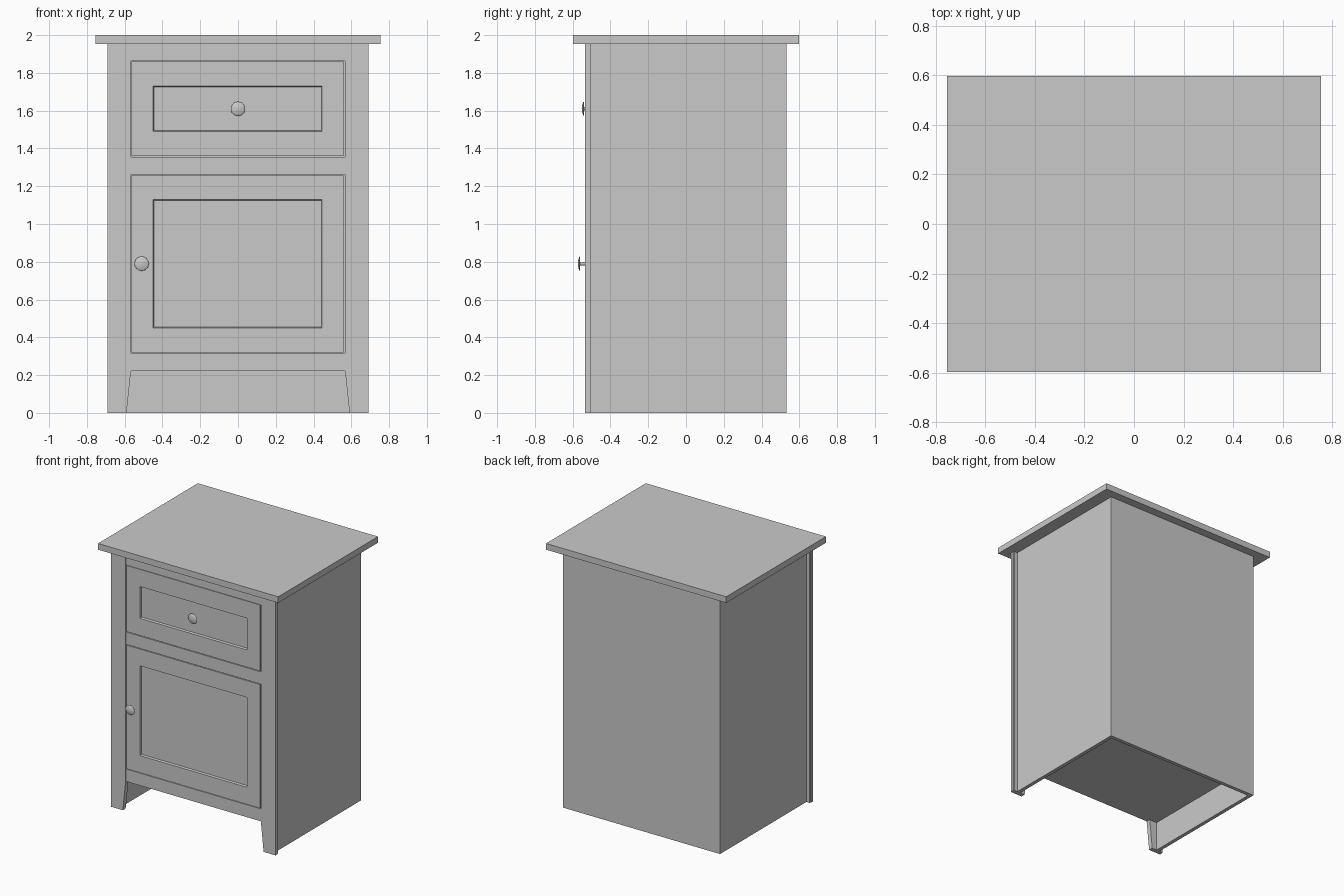
import bpy, bmesh, math

if "Cube" in bpy.data.objects:
    bpy.data.objects.remove(bpy.data.objects["Cube"])

grey = bpy.data.materials.new("plain grey")
grey.diffuse_color = (0.59, 0.59, 0.59, 1)
grey.use_nodes = True
grey.node_tree.nodes["Principled BSDF"].inputs["Base Color"].default_value = grey.diffuse_color


def finish(name, bm):
    bmesh.ops.recalc_face_normals(bm, faces=bm.faces)
    mesh = bpy.data.meshes.new(name)
    bm.to_mesh(mesh)
    bm.free()
    mesh.materials.append(grey)
    ob = bpy.data.objects.new(name, mesh)
    bpy.context.collection.objects.link(ob)
    return ob


def prism(name, outline, y0, y1):
    """Extrude an x-z outline from y0 back to y1."""
    bm = bmesh.new()
    face = bm.faces.new([bm.verts.new((x, y0, z)) for x, z in outline])
    ext = bmesh.ops.extrude_face_region(bm, geom=[face])["geom"]
    moved = [v for v in ext if isinstance(v, bmesh.types.BMVert)]
    bmesh.ops.translate(bm, verts=moved, vec=(0, y1 - y0, 0))
    return finish(name, bm)


def box(name, x0, x1, y0, y1, z0, z1):
    return prism(name, [(x0, z0), (x1, z0), (x1, z1), (x0, z1)], y0, y1)


def framed_panel(name, x0, x1, z0, z1, y, inner):
    """Board with a sunken centre panel; inner = (x0, x1, z0, z1)."""
    a, b, c, d = inner
    e = 0.005
    bm = bmesh.new()

    def ring(p, q, r, s, depth):
        return [bm.verts.new((u, depth, w)) for u, w in ((p, r), (q, r), (q, s), (p, s))]

    rings = [ring(x0, x1, z0, z1, y + 0.03), ring(x0, x1, z0, z1, y),
             ring(a, b, c, d, y), ring(a + e, b - e, c + e, d - e, y + 0.014)]
    for r, s in zip(rings, rings[1:]):
        for i in range(4):
            j = (i + 1) % 4
            bm.faces.new((r[i], r[j], s[j], s[i]))
    bm.faces.new(rings[0])
    bm.faces.new(rings[-1])
    return finish(name, bm)


def knob(name, x, y, z):
    """Stem and shallow domed disc turned about the y axis; y is the rear end."""
    profile = [(0, 0), (0.01, 0), (0.01, -0.041), (0.034, -0.041), (0.038, -0.043),
               (0.034, -0.046), (0.024, -0.049), (0.012, -0.052), (0, -0.053)]
    bm = bmesh.new()
    vs = [bm.verts.new((x + r, y + d, z)) for r, d in profile]
    es = [bm.edges.new(p) for p in zip(vs, vs[1:])]
    bmesh.ops.spin(bm, geom=vs + es, cent=(x, y, z), axis=(0, 1, 0),
                   angle=2 * math.pi, steps=24)
    bmesh.ops.remove_doubles(bm, verts=bm.verts, dist=0.0005)
    ob = finish(name, bm)
    bpy.ops.object.select_all(action='DESELECT')
    ob.select_set(True)
    bpy.context.view_layer.objects.active = ob
    bpy.ops.object.shade_smooth_by_angle(angle=math.radians(40))


FRONT, FRAME_BACK, SIDE_FRONT, BACK, TOP = -0.536, -0.51, -0.502, 0.532, 1.953
OUT, IN = 0.658, 0.63  # side panel faces, set in from the stiles

# Carcass: top board, back, floor and sides
box("top_board", -0.755, 0.755, -0.597, 0.597, TOP, 2.0)
box("back_panel", -IN, IN, 0.504, BACK, 0, TOP)
box("floor_panel", -IN, IN, SIDE_FRONT, 0.504, 0.223, 0.25)
for s, side in ((-1, "left"), (1, "right")):
    box(side + "_side_panel", *sorted((s * IN, s * OUT)), SIDE_FRONT, BACK, 0, TOP)
    # front stile with tapered foot, and the thin backing strip behind it
    for part, edge, y0, y1 in (("_stile", 0.69, FRONT, FRAME_BACK),
                               ("_backing_strip", 0.685, FRAME_BACK, SIDE_FRONT)):
        prism(side + part, [(s * edge, 0), (s * 0.59, 0), (s * 0.567, 0.222),
                            (s * 0.567, TOP), (s * edge, TOP)], y0, y1)

# Face frame rails, slightly behind the stiles
for name, z0, z1 in (("bottom", 0.223, 0.317), ("middle", 1.262, 1.355), ("top", 1.863, TOP)):
    box(name + "_rail", -0.567, 0.567, FRONT + 0.004, SIDE_FRONT, z0, z1)

# Drawer front and door
framed_panel("drawer_front", -0.564, 0.558, 1.36, 1.86, -0.532, (-0.45, 0.446, 1.49, 1.73))
framed_panel("door", -0.564, 0.558, 0.321, 1.257, -0.532, (-0.45, 0.446, 0.45, 1.13))
knob("drawer_knob", 0, -0.499, 1.61)
knob("door_knob", -0.51, -0.52, 0.79)
